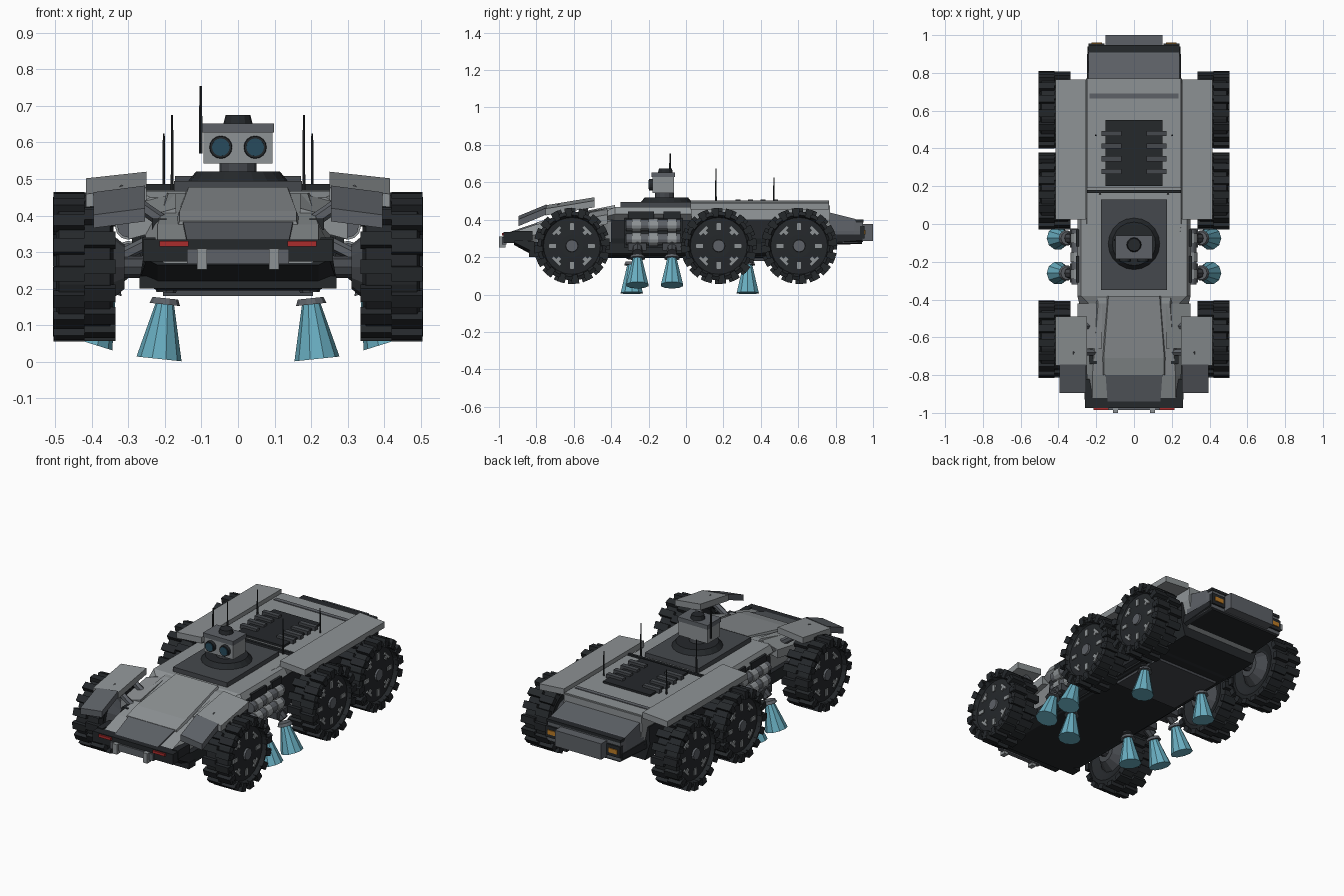
import bpy, bmesh, math
from mathutils import Vector, Matrix

if "Cube" in bpy.data.objects:
    bpy.data.objects.remove(bpy.data.objects["Cube"])

def mat(name, r, g, b):
    m = bpy.data.materials.new(name)
    m.diffuse_color = (r, g, b, 1)
    m.use_nodes = True
    m.node_tree.nodes["Principled BSDF"].inputs["Base Color"].default_value = m.diffuse_color
    return m

LIGHT = mat("light_grey", .27, .29, .30)
MID = mat("mid_grey", .11, .12, .135)
GREY = mat("steel", .06, .066, .075)
DARK = mat("dark", .018, .021, .024)
CYAN = mat("thruster_blue", .14, .42, .53)
RED = mat("red_light", .4, .025, .025)
AMBER = mat("amber_light", .5, .2, .02)
LENS = mat("lens", .02, .07, .11)

def finish(bm, name, m, mirror=False):
    bmesh.ops.recalc_face_normals(bm, faces=bm.faces)
    me = bpy.data.meshes.new(name)
    bm.to_mesh(me)
    bm.free()
    me.materials.append(m)
    ob = bpy.data.objects.new(name, me)
    bpy.context.collection.objects.link(ob)
    if mirror:
        ob.modifiers.new("mirror", 'MIRROR').use_mirror_merge = False
    return ob

def add_box(bm, lo, hi, after=Matrix()):
    lo, hi = Vector(lo), Vector(hi)
    M = after @ Matrix.Translation((lo + hi) / 2) @ Matrix.Diagonal((*(hi - lo), 1))
    bmesh.ops.create_cube(bm, size=1, matrix=M)

def box(name, lo, hi, m, mirror=False):
    bm = bmesh.new()
    add_box(bm, lo, hi)
    return finish(bm, name, m, mirror)

def rod(name, a, b, r1, r2, m, mirror=False, n=12):
    bm = bmesh.new()
    a, b = Vector(a), Vector(b)
    M = Matrix.Translation((a + b) / 2) @ (b - a).to_track_quat('Z', 'Y').to_matrix().to_4x4()
    bmesh.ops.create_cone(bm, cap_ends=True, segments=n, radius1=r1, radius2=r2,
                          depth=(b - a).length, matrix=M)
    return finish(bm, name, m, mirror)

def skin(name, rings, m, mirror=False):
    """Bridge equal-length rings of points and cap both ends."""
    bm = bmesh.new()
    vs = [[bm.verts.new(p) for p in r] for r in rings]
    n = len(vs[0])
    for a, b in zip(vs, vs[1:]):
        for i in range(n):
            bm.faces.new((a[i], a[(i + 1) % n], b[(i + 1) % n], b[i]))
    bm.faces.new(vs[0])
    bm.faces.new(vs[-1])
    return finish(bm, name, m, mirror)

def hull(name, stations, m):
    """Stations: y, z bottom/middle/top, half width bottom/middle/top."""
    return skin(name, [[(-c, y, z2), (-b, y, z1), (-a, y, z0), (a, y, z0), (b, y, z1), (c, y, z2)]
                       for y, z0, z1, z2, a, b, c in stations], m)

def plate(name, spine, x0, x1, drop, t, m):
    """Mirrored bent plate along a (y, z) spine, its outer edge lower by drop."""
    return skin(name, [[(x0, y, z), (x1, y, z - drop), (x1, y, z - drop - t), (x0, y, z - t)]
                       for y, z in spine], m, True)

# main hull, belly and tail
hull("hull", [(-.92, .27, .30, .335, .20, .24, .22), (-.80, .215, .32, .375, .20, .25, .22),
              (-.42, .205, .39, .462, .21, .26, .19), (0, .205, .40, .468, .21, .26, .25),
              (.62, .205, .40, .475, .21, .26, .25), (.77, .28, .40, .475, .23, .255, .25)], LIGHT)
hull("sponson", [(-.42, .40, .42, .45, .26, .29, .24), (-.38, .39, .43, .467, .26, .30, .28),
                 (.03, .39, .43, .467, .26, .30, .28)], LIGHT)
box("sponson_vent", (.27, -.31, .405), (.306, -.17, .445), DARK, True)
box("sponson_hatch", (.27, -.12, .405), (.306, -.03, .445), DARK, True)
hull("side_skirt", [(-.40, .20, .30, .40, .24, .27, .265), (.72, .20, .30, .40, .24, .27, .265)], DARK)
hull("belly", [(-.92, .265, .28, .30, .22, .25, .25), (-.80, .2, .22, .28, .22, .27, .26),
               (-.45, .195, .22, .28, .22, .27, .26), (.50, .195, .22, .28, .22, .26, .26),
               (.74, .27, .28, .30, .23, .25, .25)], DARK)
box("keel_plate", (-.205, .1, .18), (.205, .45, .21), GREY)
hull("tail", [(.74, .275, .34, .445, .24, .245, .24), (.90, .275, .34, .405, .24, .245, .24),
              (.945, .28, .34, .385, .24, .24, .235)], MID)
hull("tail_underside", [(.70, .265, .27, .32, .23, .25, .25), (.94, .27, .29, .32, .23, .247, .247)], DARK)
box("tail_strip", (-.24, .90, .385), (.24, .948, .402), DARK)
box("tail_block", (-.15, .94, .285), (.15, 1.0, .378), MID)
box("tail_lamp_frame", (.155, .93, .30), (.242, .955, .365), DARK, True)
box("tail_lamp", (.17, .94, .32), (.225, .96, .345), AMBER, True)

# hood and nose
hull("hood_panel", [(-.80, .34, .36, .385, .18, .168, .16), (-.71, .36, .39, .412, .18, .168, .16),
                    (-.38, .43, .45, .478, .16, .15, .135)], LIGHT)
hull("nose_plate", [(-.94, .30, .315, .335, .14, .14, .14), (-.80, .34, .36, .383, .15, .15, .15)], MID)
box("hood_notch", (.195, -.74, .36), (.235, -.69, .392), DARK, True)
box("bumper", (-.26, -.975, .275), (.26, -.915, .335), DARK)
box("bumper_corner", (.225, -.93, .29), (.262, -.82, .34), DARK, True)
box("head_lamp", (.135, -.985, .315), (.215, -.96, .33), RED, True)
box("tow_plate", (-.14, -.985, .268), (.14, -.96, .308), MID)
box("tow_lug", (.085, -1.0, .252), (.112, -.965, .31), LIGHT, True)
box("skid_bar", (-.27, -.84, .20), (.27, -.78, .235), DARK)

# rear deck with engine grille
box("deck_seam", (-.25, .165, .46), (.25, .18, .486), DARK)
box("deck_panel", (-.25, .19, .46), (.25, .765, .482), LIGHT)
box("deck_ridge", (-.235, .665, .47), (.235, .69, .486), MID)
box("grille", (-.152, .20, .47), (.152, .55, .494), DARK)
for i in range(4):
    box("grille_fin", (.065, .265 + i * .067, .485), (.172, .292 + i * .067, .508), GREY, True)

# fenders and their mounts
plate("rear_fender", [(.025, .502), (.765, .502)], .255, .415, .012, .035, LIGHT)
plate("front_fender", [(-.75, .477), (-.49, .52)], .25, .415, .018, .036, LIGHT)
plate("front_fender_flap", [(-.895, .42), (-.745, .482)], .255, .395, .018, .036, MID)
plate("front_shoulder", [(-.66, .42), (-.42, .462)], .17, .30, .035, .05, LIGHT)
for y in (-.68, -.54):
    rod("fender_strut", (.20, y, .38), (.33, y, .47), .018, .018, MID, True, 6)

# turret and camera head
box("turret_plate", (-.175, -.35, .455), (.175, .13, .494), GREY)
rod("turret_ring", (0, -.105, .49), (0, -.105, .52), .14, .115, DARK, n=20)
rod("turret_neck", (0, -.115, .515), (0, -.115, .555), .05, .05, GREY, n=12)
box("head", (-.095, -.18, .543), (.095, -.065, .63), LIGHT)
box("head_roof", (-.098, -.185, .627), (.098, -.06, .652), MID)
rod("head_cap", (0, -.11, .65), (0, -.11, .675), .04, .034, DARK)
rod("eye_rim", (.047, -.17, .587), (.047, -.198, .587), .032, .03, DARK, True, 16)
rod("eye_lens", (.047, -.18, .587), (.047, -.201, .587), .025, .024, LENS, True, 16)
rod("head_aerial", (-.102, -.085, .57), (-.102, -.085, .755), .006, .004, DARK, n=6)
rod("deck_aerial_tall", (.18, .16, .46), (.18, .16, .675), .005, .003, DARK, True, 6)
rod("deck_aerial_short", (.203, .47, .46), (.203, .47, .625), .005, .003, DARK, True, 6)

# side tanks
for z in (.295, .37):
    rod("tank", (.30, -.32, z), (.30, -.03, z), .03, .03, MID, True)
    for y in (-.29, -.2, -.1):
        rod("tank_band", (.30, y, z), (.30, y + .05, z), .036, .036, LIGHT, True)
box("tank_mount", (.25, -.33, .25), (.29, -.02, .41), DARK, True)

# thrusters: gimbal mount, collar and bell
def thruster(top, end, root):
    top, end = Vector(top), Vector(end)
    d = (top - end).normalized()
    rod("thruster_mount", root, top + d * .03, .032, .027, GREY, True, 8)
    rod("thruster_collar", top - d * .003, top + d * .014, .042, .035, MID, True, 10)
    rod("thruster_bell", end, top, .062, .025, CYAN, True, 10)

for y in (-.26, -.075):
    thruster((.358, y, .195), (.403, y, .05), (.30, y, .27))
    box("thruster_bracket", (.25, y - .05, .235), (.34, y + .05, .275), GREY, True)
for y in (-.29, .33):
    thruster((.20, y, .16), (.216, y, .008), (.195, y, .215))

# wheels
def ring(x, r, n=24):
    return [(x, r * math.cos(2 * math.pi * i / n), r * math.sin(2 * math.pi * i / n)) for i in range(n)]

def wheel(y):
    T = Matrix.Translation((0, y, .26))
    place = lambda k, n, off=0: T @ Matrix.Rotation(2 * math.pi * (k + off) / n, 4, 'X')
    prof = [(.36, .11), (.34, .155), (.35, .185), (.49, .185), (.498, .165), (.478, .152), (.484, .06), (.484, .03)]
    tyre = skin("tyre", [ring(x, r) for x, r in prof], DARK, True)
    tyre.data.transform(T)
    bm = bmesh.new()
    for k in range(16):
        add_box(bm, (.335, -.02, .175), (.42, .02, .203), place(k, 16))
        add_box(bm, (.42, -.02, .175), (.505, .02, .203), place(k, 16, .25))
        add_box(bm, (.48, -.015, .155), (.506, .015, .19), place(k, 16, .25))
    finish(bm, "tread", DARK, True)
    bm = bmesh.new()
    for k in range(4):
        add_box(bm, (.475, -.011, .085), (.488, .011, .125), place(k, 4))
        add_box(bm, (.475, -.028, .108), (.487, .028, .122), place(k, 4, .5))
        add_box(bm, (.475, -.01, .09), (.487, .01, .122), place(k, 4, .5))
    finish(bm, "rim_spokes", LIGHT, True)
    rod("wheel_hub", (.47, y, .26), (.495, y, .26), .036, .032, MID, True)
    rod("axle", (.2, y, .26), (.37, y, .26), .03, .03, GREY, True, 8)
    rod("inner_hub", (.31, y, .26), (.37, y, .26), .06, .11, GREY, True)
    rod("suspension_arm", (.22, y + .03, .34), (.34, y, .28), .018, .018, MID, True, 6)

for y in (-.61, .175, .605):
    wheel(y)
